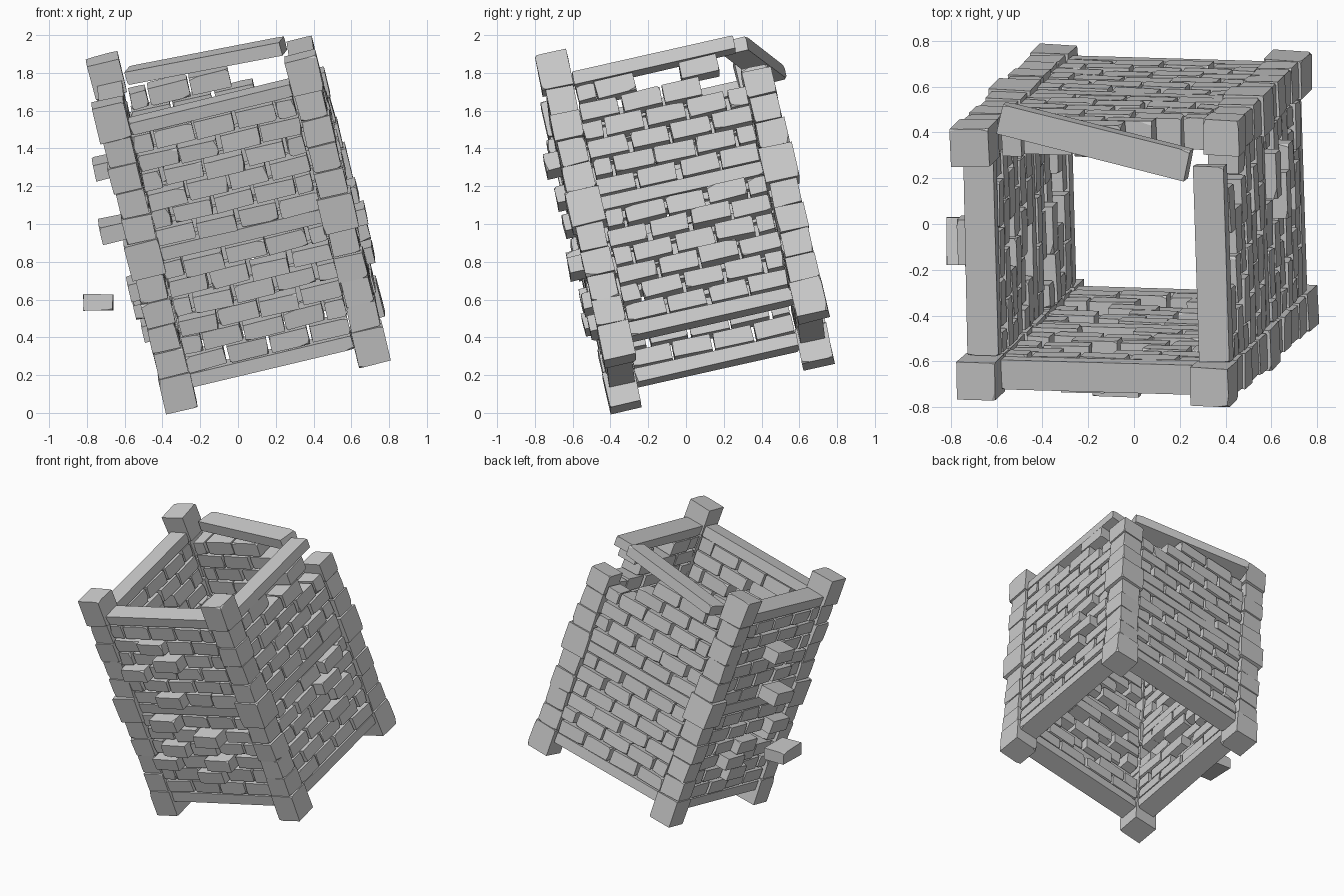
import bpy, bmesh, random
from math import pi, radians
from mathutils import Matrix, Vector

if "Cube" in bpy.data.objects:
    bpy.data.objects.remove(bpy.data.objects["Cube"])

random.seed(7)
R = random.uniform

# leaning tower frame: local axes tilted along the diagonal
TOWER = Matrix(((0.973, -0.027, -0.230, 0.175),
                (-0.027, 0.975, -0.216, 0.157),
                (0.235, 0.221, 0.947, 0.359),
                (0, 0, 0, 1)))
HALF = 0.524            # centre to post line
Z = Matrix.Rotation


def stone(target, mat, size, chips=4, jitter=0.003):
    """Add one box-shaped stone with a few chipped corners to the target mesh."""
    bm = bmesh.new()
    bmesh.ops.create_cube(bm, size=1)
    for v in bm.verts:
        v.co = Vector([c * s + R(-jitter, jitter) for c, s in zip(v.co, size)])
    for _ in range(chips):
        sgn = [random.choice((-1, 1)) for _ in range(3)]
        cut = [R(0.006, 0.014) for _ in range(3)]
        cut[random.randrange(3)] = R(0.02, 0.05)
        corner = Vector([g * s / 2 for g, s in zip(sgn, size)])
        normal = Vector([g / c for g, c in zip(sgn, cut)]).normalized()
        point = corner - Vector((sgn[0] * cut[0], 0, 0))
        bmesh.ops.bisect_plane(bm, geom=bm.verts[:] + bm.edges[:] + bm.faces[:],
                               plane_co=point, plane_no=normal, clear_outer=True)
        edges = [e for e in bm.edges if e.is_boundary]
        if edges:
            bmesh.ops.holes_fill(bm, edges=edges, sides=0)
    bmesh.ops.recalc_face_normals(bm, faces=bm.faces[:])
    bm.transform(mat)
    me = bpy.data.meshes.new("tmp")
    bm.to_mesh(me)
    target.from_mesh(me)
    bpy.data.meshes.remove(me)
    bm.free()


def finish(bm, name):
    me = bpy.data.meshes.new(name)
    bm.to_mesh(me)
    bm.free()
    ob = bpy.data.objects.new(name, me)
    bpy.context.collection.objects.link(ob)


def place(x, y, z, twist=0.015):
    return Matrix.Translation((x, y, z)) @ Z(R(-twist, twist), 4, 'Z') @ Z(R(-twist, twist), 4, 'Y')


def row_z(r):
    return 0.083 + 0.1045 * (r + 0.5) if r < 6 else 0.785 + 0.1047 * (r - 5.5)


SIDES = ["front", "right", "back", "left"]
# bricks pushed outwards: side -> {(row, brick): distance}
PUSHED = {
    "front": {(9, 2): .08, (10, 1): .04, (8, 0): .05, (6, 1): .05, (5, 1): .07, (4, 2): .08,
              (3, 1): .05, (2, 0): .06, (2, 2): .05, (1, 2): .04},
    "right": {(5, 3): .04, (4, 2): .06, (3, 3): .05, (2, 2): .05},
    "back": {},
    "left": {(9, 2): .10, (6, 2): .14, (4, 3): .06, (3, 2): .06, (2, 1): .07, (1, 2): .05},
}
MISSING = {
    "front": set(),
    "right": {(11, 2), (11, 4), (10, 3)},
    "back": {(11, 0), (11, 1), (10, 0)},
    "left": {(3, 3)},
}

for k, side in enumerate(SIDES):
    frame = TOWER @ Z(k * pi / 2, 4, 'Z')

    # brick wall in running bond
    wall = bmesh.new()
    span, pitch = 0.89, 0.2225
    for r in range(12):
        lens = [pitch] * 4 if r % 2 == 0 else [pitch / 2] + [pitch] * 3 + [pitch / 2]
        u = -span / 2
        for i, length in enumerate(lens):
            mid = u + length / 2
            u += length
            if (r, i) in MISSING[side]:
                continue
            out = PUSHED[side].get((r, i), R(-0.008, 0.008))
            stone(wall, frame @ place(mid + R(-.005, .005), -HALF + 0.003 - out, row_z(r)),
                  (length - R(0.008, 0.025), 0.14, R(0.084, 0.097)))
    finish(wall, side + "_brick_wall")

    # bottom, middle and top beams
    beams = bmesh.new()
    for z in (0.045, 0.748, 1.45):
        if side == "back" and z > 1:
            continue
        stone(beams, frame @ place(0, -HALF + 0.006, z, 0.003), (0.875, 0.135, 0.072))
    finish(beams, side + "_beams")

    # corner post at the left end of this side
    post = bmesh.new()
    broken = side == "back"
    for z, size in ((0, 0.17), (0.748, 0.185), (1.513, 0.17)):
        if broken and z > 1:
            continue
        stone(post, frame @ place(-HALF, -HALF, z, 0.025), (size, size, 0.192))
    for z0, z1 in ((0.097, 0.653), (0.843, 1.416)):
        h = (z1 - z0) / 4
        for i in range(4):
            if broken and z0 > 0.5 and i == 3:
                continue
            w = 0.148 if i % 2 else 0.157
            stone(post, frame @ place(-HALF + R(-.004, .004), -HALF + R(-.004, .004), z0 + h * (i + .5), .025),
                  (w, w, h - 0.004))
    finish(post, side + "_corner_post")

# loosened beam lying across the broken back corner
loose = bmesh.new()
m = (Matrix.Translation((-0.17, 0.36, 1.865)) @ Z(radians(-14), 4, 'Z')
     @ Z(radians(-10.5), 4, 'Y') @ Z(radians(14), 4, 'X'))
stone(loose, m, (0.86, 0.135, 0.072))
finish(loose, "loose_top_beam")

# brick fallen out of the left wall
fallen = bmesh.new()
stone(fallen, Matrix.Translation((-0.74, -0.075, 0.585)), (0.155, 0.21, 0.085))
finish(fallen, "falling_brick")
